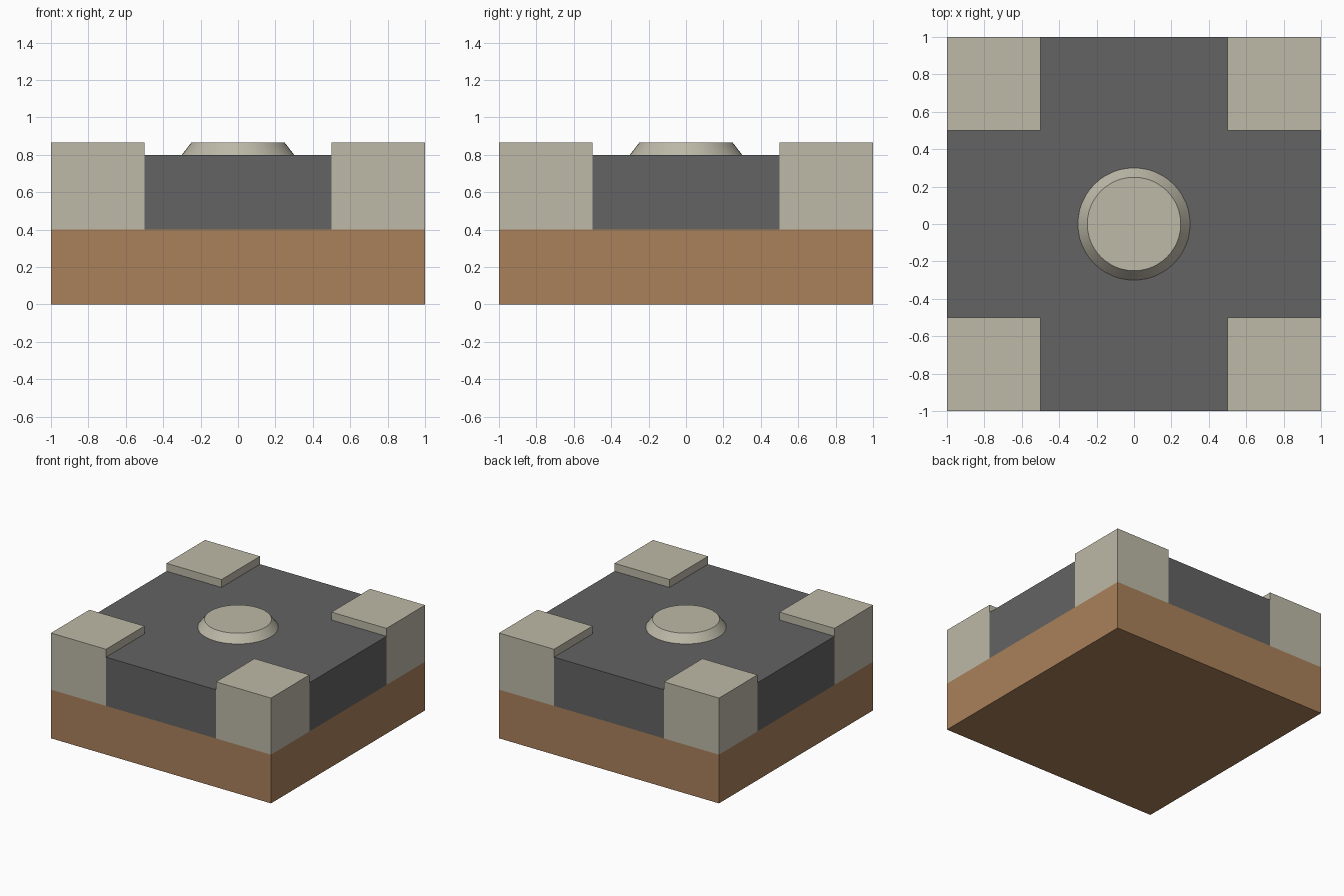
import bpy
import bmesh
from mathutils import Matrix, Vector

cube = bpy.data.objects.get("Cube")
if cube:
    bpy.data.objects.remove(cube, do_unlink=True)


def material(name, rgb):
    mat = bpy.data.materials.new(name)
    mat.use_nodes = True
    colour = (*rgb, 1.0)
    mat.diffuse_color = colour
    mat.node_tree.nodes["Principled BSDF"].inputs["Base Color"].default_value = colour
    return mat


def add_object(name, bm, mat):
    mesh = bpy.data.meshes.new(name)
    bm.to_mesh(mesh)
    bm.free()
    mesh.materials.append(mat)
    obj = bpy.data.objects.new(name, mesh)
    bpy.context.collection.objects.link(obj)
    return obj


def box(name, low, high, mat):
    low, high = Vector(low), Vector(high)
    bm = bmesh.new()
    place = Matrix.Translation((low + high) / 2) @ Matrix.Diagonal((*(high - low), 1))
    bmesh.ops.create_cube(bm, size=1, matrix=place)
    return add_object(name, bm, mat)


brown = material("warm brown", (0.40, 0.22, 0.105))
grey = material("dark grey", (0.125, 0.125, 0.125))
stone = material("pale stone", (0.51, 0.485, 0.39))

BASE, DECK, TOP = 0.4, 0.8, 0.865

# Brown base slab
box("base_slab", (-1, -1, 0), (1, 1, BASE), brown)

# Cross-shaped deck: one long bar and two side arms
box("deck_bar", (-0.5, -1, BASE), (0.5, 1, DECK), grey)
for side, x in (("left", 0.5), ("right", -1)):
    box(f"deck_arm_{side}", (x, -0.5, BASE), (x + 0.5, 0.5, DECK), grey)

# Raised corner blocks
for end, y in (("front", -1), ("back", 0.5)):
    for side, x in (("left", 0.5), ("right", -1)):
        box(f"corner_block_{end}_{side}", (x, y, BASE), (x + 0.5, y + 0.5, TOP), stone)

# Tapered round button, smooth around its side
bm = bmesh.new()
bmesh.ops.create_cone(bm, cap_ends=True, segments=48, radius1=0.3, radius2=0.25,
                      depth=TOP - DECK,
                      matrix=Matrix.Translation((0, 0, (DECK + TOP) / 2)))
button = add_object("centre_button", bm, stone)
bpy.ops.object.select_all(action="DESELECT")
button.select_set(True)
bpy.context.view_layer.objects.active = button
bpy.ops.object.shade_smooth_by_angle(angle=0.5)
